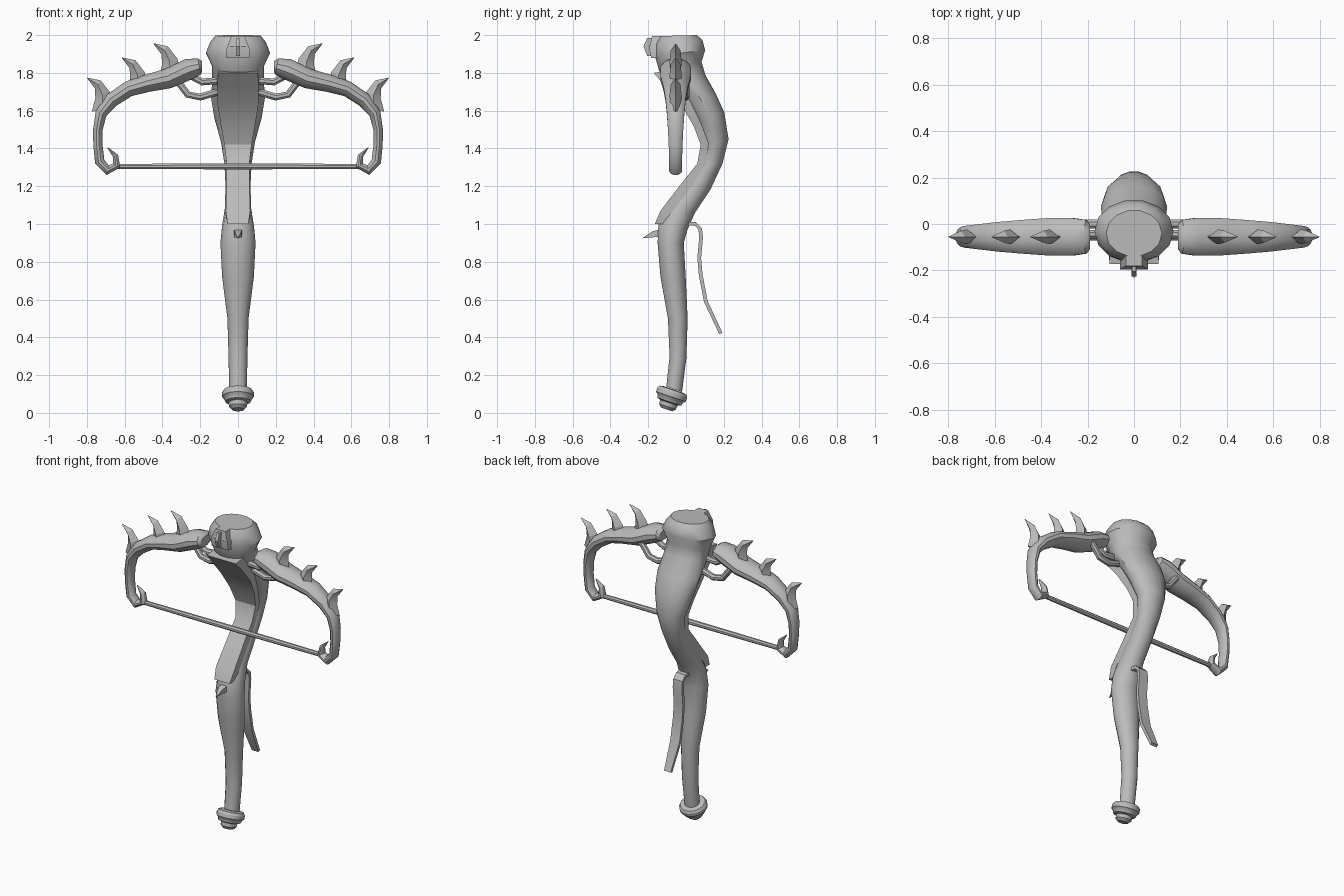
import bpy, bmesh, math
from mathutils import Vector

cube = bpy.data.objects.get("Cube")
if cube:
    bpy.data.objects.remove(cube)

X, Y = Vector((1, 0, 0)), Vector((0, 1, 0))
BOW_Y = -0.055

grey = bpy.data.materials.new("plain_grey")
grey.use_nodes = True
grey.diffuse_color = (0.5, 0.5, 0.5, 1)
grey.node_tree.nodes["Principled BSDF"].inputs["Base Color"].default_value = (0.5, 0.5, 0.5, 1)


def finish(name, bm, mirror=False, angle=38):
    """Turn a bmesh into a shaded object, optionally mirrored across x."""
    bmesh.ops.recalc_face_normals(bm, faces=bm.faces)
    mesh = bpy.data.meshes.new(name)
    bm.to_mesh(mesh)
    bm.free()
    mesh.materials.append(grey)
    ob = bpy.data.objects.new(name, mesh)
    bpy.context.collection.objects.link(ob)
    if mirror:
        ob.modifiers.new("mirror", 'MIRROR').use_mirror_merge = False
    bpy.ops.object.select_all(action='DESELECT')
    ob.select_set(True)
    bpy.context.view_layer.objects.active = ob
    bpy.ops.object.shade_smooth_by_angle(angle=math.radians(angle))
    return ob


def ring(c, u, v, n, square=False):
    """Ellipse (or rectangle) of points around c with half axes u and v."""
    off, k = (math.pi / 4, math.sqrt(2)) if square else (math.pi / n, 1)
    return [c + k * (u * math.cos(a) + v * math.sin(a))
            for a in (off + 2 * math.pi * i / n for i in range(n))]


def loft(name, rings, **kw):
    """Skin a list of equal rings and cap both ends."""
    bm = bmesh.new()
    vs = [[bm.verts.new(p) for p in r] for r in rings]
    n = len(vs[0])
    for a, b in zip(vs, vs[1:]):
        for i in range(n):
            bm.faces.new((a[i], a[(i + 1) % n], b[(i + 1) % n], b[i]))
    bm.faces.new(vs[0])
    bm.faces.new(vs[-1])
    return finish(name, bm, **kw)


def sweep(name, path, radii, side, n=10, square=False, **kw):
    """Sweep along a flat path; radii are (in plane, along side)."""
    pts = [Vector(p) for p in path]
    rings = []
    for i, (p, (r, s)) in enumerate(zip(pts, radii)):
        t = (pts[min(i + 1, len(pts) - 1)] - pts[max(i - 1, 0)]).normalized()
        rings.append(ring(p, side.cross(t) * r, side * s, n, square))
    return loft(name, rings, **kw)


def spans(name, rows, n, square=False, **kw):
    """Loft rows of (front y, front z, back y, back z, half width)."""
    rings = []
    for fy, fz, by, bz, w in rows:
        f, b = Vector((0, fy, fz)), Vector((0, by, bz))
        rings.append(ring((f + b) / 2, (b - f) / 2, X * w, n, square))
    return loft(name, rings, **kw)


# Curved stock with the swollen head
spans("stock", [
    (-.105, .14, -.02, .11, .047), (-.088, .30, .003, .29, .05),
    (-.097, .50, .01, .50, .056), (-.137, .72, .0, .72, .084),
    (-.152, .90, -.01, .90, .093), (-.148, 1.0, .01, .97, .085),
    (-.10, 1.1, .05, 1.06, .07), (.0, 1.22, .13, 1.18, .066),
    (.075, 1.32, .195, 1.32, .072), (.088, 1.42, .227, 1.45, .09),
    (.05, 1.53, .205, 1.59, .125), (-.01, 1.64, .16, 1.69, .142),
    (-.10, 1.74, .105, 1.79, .137), (-.145, 1.81, .085, 1.86, .137),
    (-.168, 1.89, .105, 1.92, .17), (-.168, 1.95, .09, 1.975, .148),
    (-.14, 1.995, .06, 2.0, .12)], 14)

# Flat rail laid along the front of the stock
spans("front_rail", [
    (-.165, 1.0, -.125, 1.0, .055), (-.135, 1.07, -.09, 1.045, .065),
    (-.02, 1.22, .03, 1.19, .06), (.06, 1.32, .11, 1.31, .06),
    (.078, 1.42, .125, 1.43, .072), (.04, 1.52, .085, 1.55, .09),
    (-.025, 1.63, .02, 1.67, .108), (-.11, 1.73, -.06, 1.76, .11),
    (-.172, 1.80, -.10, 1.81, .105)], 4, True, angle=30)

# Sight block: tapered plate with three upright ribs
spans("sight_base", [(-.185, 1.88, -.12, 1.88, .06), (-.195, 1.93, -.12, 1.93, .06),
                     (-.18, 1.995, -.12, 1.995, .035)], 4, True)
for label, x, depth in (("right", -.038, -.195), ("middle", 0, -.225), ("left", .038, -.195)):
    rib = spans("sight_rib_" + label, [(depth + .02, 1.89, -.15, 1.89, .011),
                                       (depth, 1.94, -.15, 1.94, .011),
                                       (depth + .02, 1.985, -.15, 1.985, .009)], 4, True)
    rib.location.x = x * .8

# Bow arms ending in hooks
arm = [(.19, 1.835), (.205, 1.835), (.26, 1.82), (.37, 1.77), (.48, 1.745), (.58, 1.715),
       (.67, 1.655), (.725, 1.585), (.742, 1.5), (.742, 1.42), (.732, 1.33),
       (.69, 1.285), (.642, 1.31), (.648, 1.36), (.69, 1.405)]
arm_r = [(.028, .055), (.045, .075), (.058, .083), (.055, .083), (.048, .075), (.043, .066),
         (.04, .055), (.032, .048), (.026, .042), (.025, .038), (.027, .035),
         (.027, .035), (.022, .03), (.015, .022), (.002, .003)]
sweep("bow_arms", [(x, BOW_Y, z) for x, z in arm], arm_r, Y, 12, mirror=True)

# Struts joining the arms to the stock
for name, y, path in (
        ("upper_struts", -.045, [(.09, 1.76), (.19, 1.752), (.26, 1.79)]),
        ("lower_struts", .0, [(.09, 1.705), (.20, 1.672), (.265, 1.685), (.33, 1.77)])):
    sweep(name, [(x, y, z) for x, z in path], [(.02, .02)] * len(path), Y, 8, mirror=True)

# Blade-like spikes on the arms, diamond in section
for name, tx, tz, size in (("inner_spikes", .447, 1.957, 1), ("middle_spikes", .614, 1.882, .95),
                           ("outer_spikes", .798, 1.775, .95)):
    rings = []
    for ix, iz, ox, oz, w in ((-.15, -.16, -.025, -.19, .025), (-.125, -.08, -.045, -.115, .032),
                              (-.075, -.016, -.042, -.06, .026), (0, 0, 0, -.004, .001)):
        a = Vector((tx + ix * size, BOW_Y, tz + iz * size))
        b = Vector((tx + ox * size, BOW_Y, tz + oz * size))
        m, u, v = (a + b) / 2, (b - a) / 2, Y * w
        rings.append([m + u, m + v, m - u, m - v])
    loft(name, rings, mirror=True, angle=20)

# Bowstring
sweep("bowstring", [(x, BOW_Y, 1.305) for x in (-.65, -.3, 0, .3, .65)],
      [(.014, .014), (.016, .016), (.017, .017), (.016, .016), (.014, .014)], Y, 8)

# Trigger lever behind the grip
lever = [(-.02, 1.005), (.05, 1.0), (.075, .975), (.08, .93), (.07, .82), (.078, .73),
         (.105, .59), (.185, .42)]
sweep("trigger_lever", [(0, y, z) for y, z in lever], [(.01, .033)] * 7 + [(.009, .024)],
      X, 4, True, angle=30)

# Small spur below the rail
sweep("front_spur", [(0, -.12, .955), (0, -.175, .945), (0, -.23, .925)],
      [(.03, .032), (.022, .025), (.001, .001)], X, 4, angle=20)

# Pommel: collar and knob turned on the tilted grip axis
centre, axis = Vector((0, -.078, .092)), Vector((0, .32, .947))
across = X.cross(axis)
turned = [(.034, .058), (.03, .076), (.016, .085), (-.006, .085), (-.016, .074), (-.034, .068),
          (-.04, .05), (-.062, .048), (-.078, .032)]
loft("pommel", [ring(centre + axis * t, across * r, X * r, 14) for t, r in turned], angle=30)
